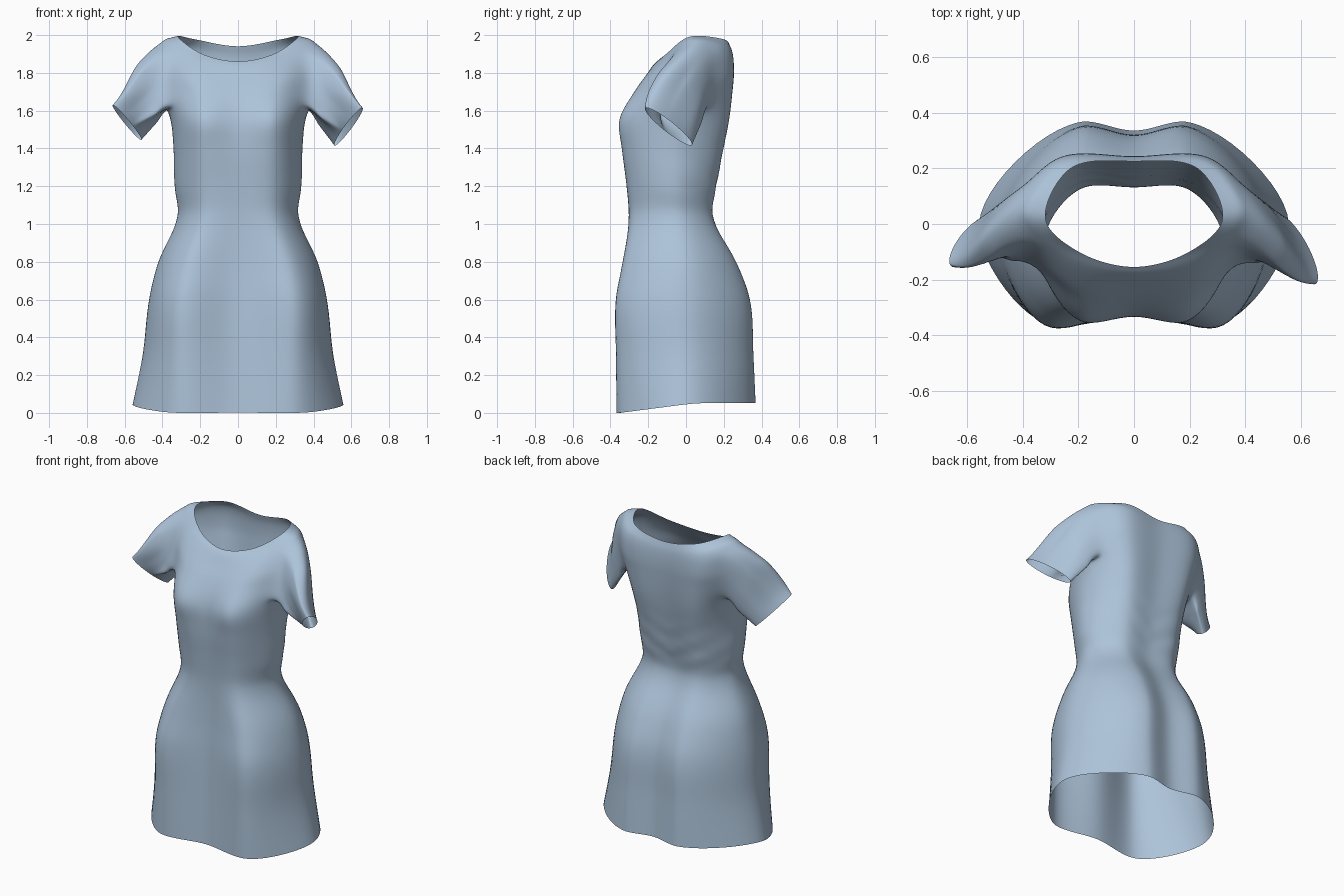
import bpy, bmesh, math
from mathutils import Vector as V

if "Cube" in bpy.data.objects:
    bpy.data.objects.remove(bpy.data.objects["Cube"])

# Horizontal sections: z, front y, front corner xy, side xy, back corner xy, back y
LOW = [
    (0.00, -.332, .325, -.358, .562, .00, .20, .368, .335),
    (0.30, -.322, .320, -.362, .505, .00, .20, .355, .322),
    (0.60, -.312, .315, -.366, .472, .00, .19, .338, .308),
    (0.80, -.302, .280, -.325, .422, .00, .19, .262, .245),
    (1.05, -.300, .200, -.282, .318, -.04, .19, .128, .130),
    (1.20, -.312, .200, -.295, .338, -.05, .20, .145, .155),
    (1.40, -.330, .200, -.328, .343, -.05, .21, .182, .192),
    (1.55, -.328, .195, -.350, .358, -.02, .23, .212, .218),
    (1.70, -.268, .220, -.258, .410, .02, .26, .228, .236),
]
# Slanted shoulder sections and the neckline: front, corner, side, back corner, back
HIGH = [
    [(0, -.215, 1.78), (.25, -.19, 1.79), (.43, .03, 1.83), (.28, .235, 1.80), (0, .243, 1.80)],
    [(0, -.175, 1.84), (.24, -.12, 1.88), (.41, .04, 1.965), (.27, .225, 1.93), (0, .238, 1.89)],
    [(0, -.155, 1.86), (.19, -.105, 1.90), (.32, .02, 1.993), (.23, .20, 1.978), (0, .225, 1.94)],
]
NU, NV = 6, 4          # grid steps per section span
COLS = 8 * NU


# Spline span b-c with tangents weighted by chord length
def spline(a, b, c, d, t):
    h0, h1, h2 = ((q - p).length ** .8 + 1e-6 for p, q in ((a, b), (b, c), (c, d)))
    m0 = ((b - a) / h0 * h1 + (c - b) / h1 * h0) / (h0 + h1) * h1
    m1 = ((c - b) / h1 * h2 + (d - c) / h2 * h1) / (h1 + h2) * h1
    t2, t3 = t * t, t ** 3
    return (b * (2 * t3 - 3 * t2 + 1) + m0 * (t3 - 2 * t2 + t)
            + c * (3 * t2 - 2 * t3) + m1 * (t3 - t2))


def closed_ring(half):
    pts = [V(p) for p in half]
    pts += [V((-p.x, p.y, p.z)) for p in pts[3:0:-1]]
    return [spline(*(pts[(i + k) % 8] for k in (-1, 0, 1, 2)), j / NU)
            for i in range(8) for j in range(NU)]


halves = [[(0, f, z), (cx, cy, z), (w, s, z), (bx, by, z), (0, b, z)]
          for z, f, cx, cy, w, s, bx, by, b in LOW] + HIGH
rings = [closed_ring(h) for h in halves]
last = len(rings) - 1

# Body: loft the sections
rows = []
for r in range(last * NV + 1):
    i = min(r // NV, last - 1)
    t = r / NV - i
    row = []
    for c in range(COLS):
        b, d = rings[i][c], rings[i + 1][c]
        a = rings[i - 1][c] if i > 0 else 2 * b - d
        e = rings[i + 2][c] if i + 2 <= last else 2 * d - b
        p = spline(a, b, d, e, t)
        # hem rises towards the back
        p.z += max(0, 1 - p.z / 0.5) * min(.052, max(0, (p.y + .35) * .13))
        # slanting drape folds around the sides and back of the waist
        fold = math.exp(-((p.z - 1.25) / .12) ** 2) * min(1, max(0, (p.y + .2) * 4))
        p.y += .005 * fold * math.sin(48 * (p.z - .55 * abs(p.x)))
        rows_side = min(1, abs(p.x) / .3)
        p.x *= 1 + .008 * fold * rows_side * math.sin(40 * p.z)
        row.append(p)
    rows.append(row)

bm = bmesh.new()
grid = [[bm.verts.new(p) for p in row] for row in rows]

R0, R1 = int(7.5 * NV), 10 * NV      # armhole rows


def in_armhole(r, c):
    return R0 <= r < R1 and (9 <= c < 15 or COLS - 15 <= c < COLS - 9)


for r in range(len(grid) - 1):
    for c in range(COLS):
        if not in_armhole(r, c):
            n = (c + 1) % COLS
            bm.faces.new((grid[r][c], grid[r][n], grid[r + 1][n], grid[r + 1][c]))


# Sleeves: run from the armhole edge to a flattened slanting cuff
def sleeve(side, top, bottom):
    col = (lambda c: c) if side > 0 else (lambda c: COLS - c)
    loop = [grid[R0][col(c)] for c in range(9, 15)]
    loop += [grid[r][col(15)] for r in range(R0, R1)]
    loop += [grid[R1][col(c)] for c in range(15, 9, -1)]
    loop += [grid[r][col(9)] for r in range(R1, R0, -1)]
    root = sum((v.co for v in loop), V()) / len(loop)
    top, bottom = V(top), V(bottom)
    centre, long_axis = (top + bottom) / 2, (top - bottom) / 2
    short = long_axis.cross(centre - root).normalized() * .045 * side
    steps = 9
    layers = [loop]
    for s in range(1, steps + 1):
        t = s / steps
        layer = []
        for v in loop:
            d = v.co - root
            th = math.atan2(d.z, -d.y)
            a = th - math.radians(55)
            q = centre + long_axis * math.cos(a) + short * math.sin(a)
            # rounded shoulder cap, then a forward pull below it
            cap = 6.75 * t * (1 - t) ** 2 * max(0, math.sin(th - .3))
            pull = 6.75 * t * t * (1 - t) * max(0, math.sin(th))
            off = V((side * .6, .1, .8)) * .04 * cap + V((0, -.035, 0)) * pull
            layer.append(bm.verts.new(v.co.lerp(q, t) + off))
        layers.append(layer)
    n = len(loop)
    for a, b in zip(layers, layers[1:]):
        for k in range(n):
            bm.faces.new((a[k], a[(k + 1) % n], b[(k + 1) % n], b[k]))
    return [v for layer in layers[:4] for v in layer]


soft = sleeve(1, (.655, -.215, 1.615), (.515, .03, 1.415))
soft += sleeve(-1, (-.66, -.15, 1.63), (-.515, .02, 1.445))

# Ease the armhole seams
for _ in range(5):
    bmesh.ops.smooth_vert(bm, verts=soft, factor=.5,
                          use_axis_x=True, use_axis_y=True, use_axis_z=True)
bmesh.ops.recalc_face_normals(bm, faces=bm.faces[:])
for f in bm.faces:
    f.smooth = True

mesh = bpy.data.meshes.new("dress")
bm.to_mesh(mesh)
bm.free()
cloth = bpy.data.materials.new("blue_cloth")
cloth.diffuse_color = (.42, .55, .70, 1)
cloth.use_nodes = True
cloth.node_tree.nodes["Principled BSDF"].inputs["Base Color"].default_value = cloth.diffuse_color
mesh.materials.append(cloth)
dress = bpy.data.objects.new("dress", mesh)
bpy.context.collection.objects.link(dress)
sub = dress.modifiers.new("smooth", 'SUBSURF')
sub.levels = sub.render_levels = 1
